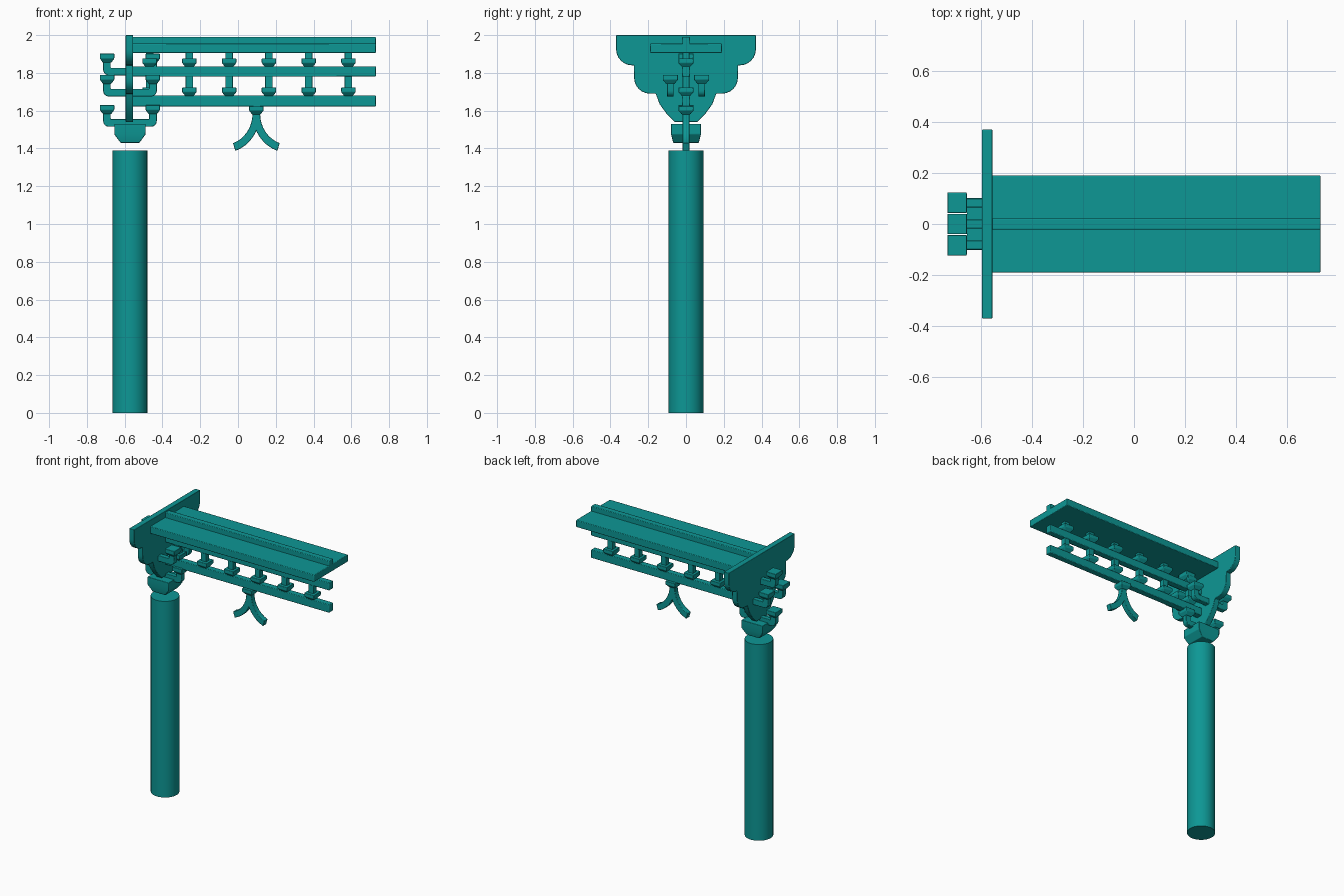
import bpy, bmesh, math
from mathutils import Vector

cube = bpy.data.objects.get("Cube")
if cube:
    bpy.data.objects.remove(cube, do_unlink=True)

teal = bpy.data.materials.new("teal paint")
teal.use_nodes = True
colour = (0.004, 0.31, 0.30, 1)
teal.diffuse_color = colour
teal.node_tree.nodes["Principled BSDF"].inputs["Base Color"].default_value = colour

POST_X = -0.572


def finish(bm, name, bevel=0.0):
    bmesh.ops.recalc_face_normals(bm, faces=bm.faces)
    mesh = bpy.data.meshes.new(name)
    bm.to_mesh(mesh)
    bm.free()
    mesh.materials.append(teal)
    obj = bpy.data.objects.new(name, mesh)
    bpy.context.collection.objects.link(obj)
    if bevel:
        mod = obj.modifiers.new("soft edges", 'BEVEL')
        mod.width = bevel
        mod.segments = 2
    bpy.ops.object.select_all(action='DESELECT')
    obj.select_set(True)
    bpy.context.view_layer.objects.active = obj
    bpy.ops.object.shade_smooth_by_angle(angle=math.radians(35))
    return obj


def box(name, x, y, z, bevel=0.004):
    """Box given by its (low, high) range on each axis."""
    bm = bmesh.new()
    bmesh.ops.create_cube(bm, size=1)
    for v in bm.verts:
        v.co = [r[0] if c < 0 else r[1] for c, r in zip(v.co, (x, y, z))]
    return finish(bm, name, bevel)


def extrude_outline(name, points, axis, low, high, bevel=0.003):
    """Plate with an outline in the plane across the given axis (0 = x, 1 = y)."""
    bm = bmesh.new()
    verts = []
    for a, z in points:
        verts.append(bm.verts.new((low, a, z) if axis == 0 else (a, low, z)))
    face = bm.faces.new(verts)
    moved = bmesh.ops.extrude_face_region(bm, geom=[face])["geom"]
    shift = Vector((0, 0, 0))
    shift[axis] = high - low
    bmesh.ops.translate(bm, vec=shift, verts=[g for g in moved if isinstance(g, bmesh.types.BMVert)])
    return finish(bm, name, bevel)


def bearing_block(name, x, y, bottom, top, half_x, half_y, foot_x, foot_y, waist=0.45):
    """Square block whose lower part tapers to a narrow foot."""
    bm = bmesh.new()
    rings = []
    mid = bottom + (top - bottom) * waist
    for z, hx, hy in ((bottom, foot_x, foot_y), (mid, half_x, half_y), (top, half_x, half_y)):
        rings.append([bm.verts.new((x + sx * hx, y + sy * hy, z))
                      for sx, sy in ((-1, -1), (1, -1), (1, 1), (-1, 1))])
    bm.faces.new(rings[0])
    bm.faces.new(rings[-1])
    for a, b in zip(rings, rings[1:]):
        for i in range(4):
            j = (i + 1) % 4
            bm.faces.new((a[i], a[j], b[j], b[i]))
    return finish(bm, name, 0.003)


def arc(cx, cz, rx, rz, start, end, steps=6):
    angles = [math.radians(start + (end - start) * i / steps) for i in range(steps + 1)]
    return [(cx + rx * math.cos(t), cz + rz * math.sin(t)) for t in angles]


# Round column
bm = bmesh.new()
bmesh.ops.create_cone(bm, cap_ends=True, segments=32, radius1=0.092, radius2=0.092, depth=1.39)
bmesh.ops.translate(bm, vec=(POST_X, 0, 0.695), verts=bm.verts)
finish(bm, "column")

# Capital block floating just above the column
bearing_block("capital", POST_X, 0, 1.43, 1.53, 0.083, 0.079, 0.05, 0.068)

# Scalloped end board: three lobes on each side
half = [(0.06, 1.54)]
half += [(0.10, 1.58), (0.14, 1.635), (0.16, 1.69)]
half += arc(0.19, 1.775, 0.085, 0.085, -90, 0)
half += [(0.275, 1.84)]
half += arc(0.285, 1.925, 0.085, 0.085, -90, 0)
half += [(0.37, 2.0)]
outline = half + [(-y, z) for y, z in reversed(half)]
extrude_outline("end_board", outline, 0, -0.595, -0.555)

# Bracket arms: a rounded U with a bearing block on each tip
REACH, TIP = 0.142, 0.04
def bracket(name, y, z):
    r, t = 0.03, 0.04
    right = [(TIP, z)] + arc(REACH - r, z + r, r, r, -90, 0, 4)
    right += [(REACH, z + 0.075), (REACH - t, z + 0.075), (REACH - t, z + t)]
    shape = right + [(-a, b) for a, b in reversed(right)]
    extrude_outline(name + "_arm", [(POST_X + a, b) for a, b in shape], 1, y - 0.018, y + 0.018)
    for side, label in ((-1, "outer"), (1, "inner")):
        bearing_block(f"{name}_{label}_block", POST_X + side * 0.121, y,
                      z + 0.067, z + 0.115, 0.038, 0.04, 0.022, 0.022)

bracket("lower_bracket", 0, 1.515)
bracket("middle_bracket_left", 0.083, 1.675)
bracket("middle_bracket_right", -0.083, 1.675)
bracket("upper_bracket", 0, 1.787)

# Long beams, roof slab and ridge
for name, low, high in (("lower_beam", 1.622, 1.68), ("upper_beam", 1.78, 1.835)):
    box(name, (-0.57, 0.73), (-0.022, 0.022), (low, high))
box("roof_slab", (-0.57, 0.73), (-0.19, 0.19), (1.905, 1.955))
box("ridge", (-0.57, 0.73), (-0.022, 0.022), (1.94, 1.99))

# Short struts between the beams, each standing on a block
for i in range(6):
    x = -0.468 + 0.2105 * i
    for base, top in ((1.678, 1.785), (1.832, 1.91)):
        bearing_block("strut_block", x, 0, base, base + 0.045, 0.038, 0.04, 0.022, 0.022)
        box("strut", (x - 0.02, x + 0.02), (-0.018, 0.018), (base + 0.04, top), 0.002)

# Forked strut hanging under the lower beam
FORK_X = 0.097
bearing_block("fork_block", FORK_X, 0, 1.58, 1.625, 0.038, 0.04, 0.022, 0.022)
for side in (-1, 1):
    outer = arc(0.17, 1.585, 0.15, 0.165, 180, 252, 8)
    inner = arc(0.17, 1.585, 0.19, 0.208, 180, 252, 8)
    shape = [(FORK_X + side * a, b) for a, b in outer + inner[::-1]]
    extrude_outline("fork_leg_left" if side > 0 else "fork_leg_right", shape, 1, -0.018, 0.018)
